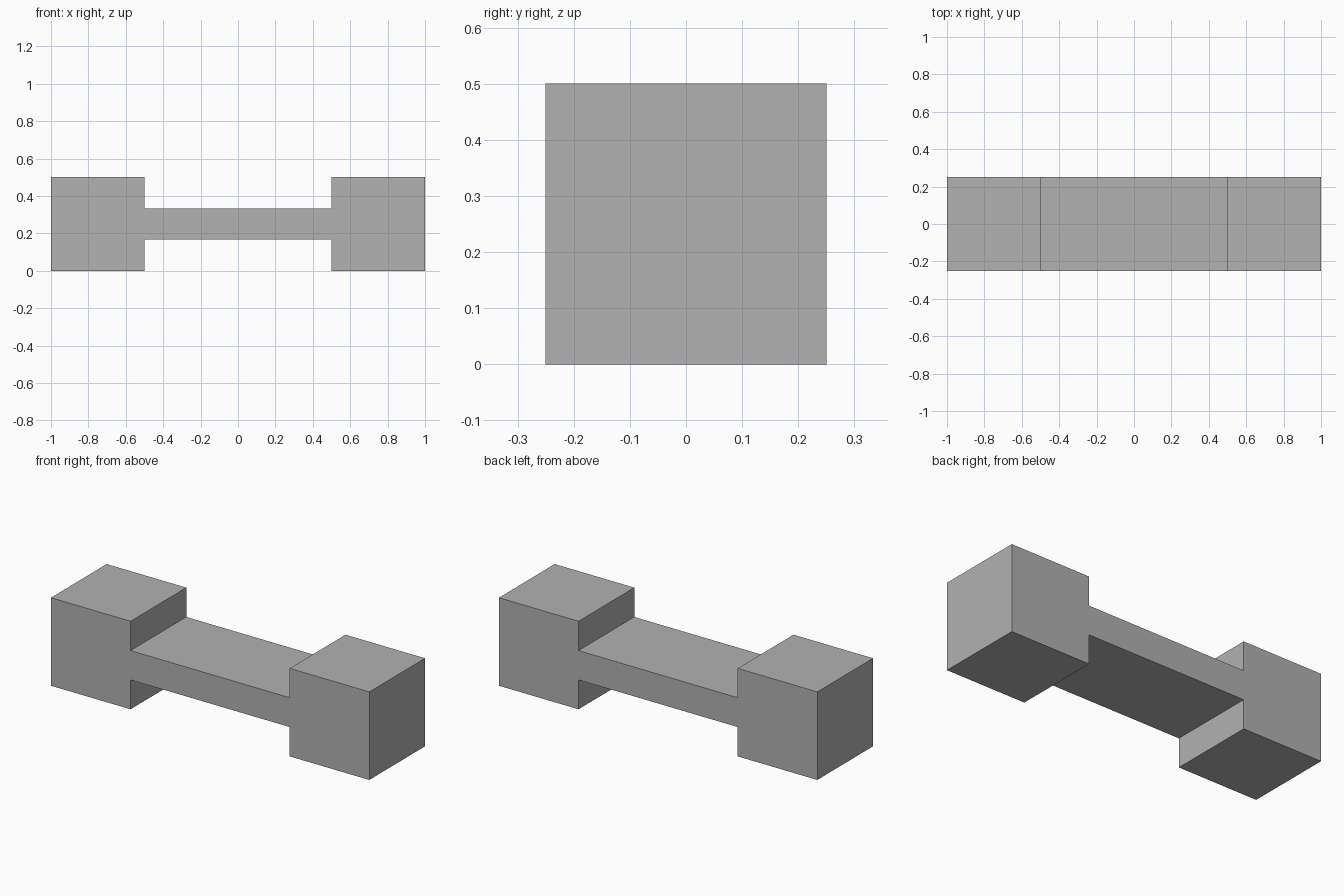
import bpy
import bmesh

default = bpy.data.objects.get("Cube")
if default:
    bpy.data.objects.remove(default, do_unlink=True)

# Plain grey finish
GREY = (0.445, 0.445, 0.445, 1.0)
grey = bpy.data.materials.new("plain grey")
grey.use_nodes = True
grey.diffuse_color = GREY
grey.node_tree.nodes["Principled BSDF"].inputs["Base Color"].default_value = GREY

# One half of the outline (x, z); the other half is mirrored
END, INNER, DEPTH, HEIGHT = 1.0, 0.5, 0.5, 0.5
BAR_LOW, BAR_HIGH = HEIGHT / 3, HEIGHT * 2 / 3
half = [(INNER, BAR_LOW), (INNER, 0), (END, 0),
        (END, HEIGHT), (INNER, HEIGHT), (INNER, BAR_HIGH)]
outline = half + [(-x, z) for x, z in reversed(half)]

# Square end blocks joined by a flat bar, extruded front to back
bm = bmesh.new()
front = bm.faces.new([bm.verts.new((x, -DEPTH / 2, z)) for x, z in outline])
result = bmesh.ops.extrude_face_region(bm, geom=[front], use_keep_orig=True)
moved = [v for v in result["geom"] if isinstance(v, bmesh.types.BMVert)]
bmesh.ops.translate(bm, verts=moved, vec=(0, DEPTH, 0))
bmesh.ops.recalc_face_normals(bm, faces=bm.faces)

mesh = bpy.data.meshes.new("bar_with_end_blocks")
bm.to_mesh(mesh)
bm.free()
mesh.materials.append(grey)
body = bpy.data.objects.new("bar_with_end_blocks", mesh)
bpy.context.collection.objects.link(body)
